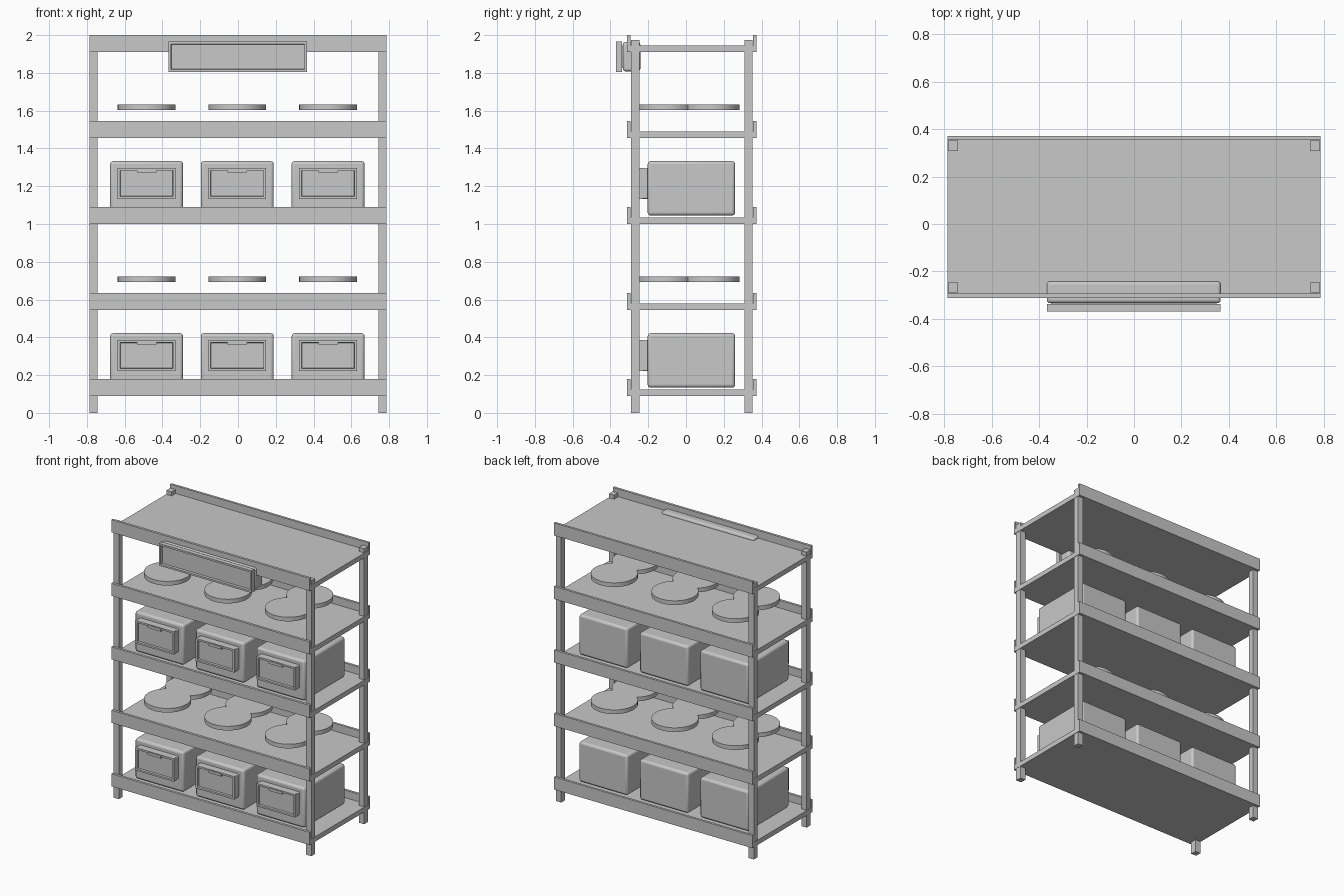
import bpy, bmesh
from mathutils import Matrix

if "Cube" in bpy.data.objects:
    bpy.data.objects.remove(bpy.data.objects["Cube"])

grey = bpy.data.materials.new("plain grey")
grey.use_nodes = True
GREY = (0.58, 0.58, 0.58, 1)
grey.diffuse_color = GREY
grey.node_tree.nodes["Principled BSDF"].inputs["Base Color"].default_value = GREY


def finish(bm, name):
    mesh = bpy.data.meshes.new(name)
    bmesh.ops.recalc_face_normals(bm, faces=bm.faces)
    bm.to_mesh(mesh)
    bm.free()
    mesh.materials.append(grey)
    obj = bpy.data.objects.new(name, mesh)
    bpy.context.collection.objects.link(obj)
    return obj


def smooth(obj, angle=0.6):
    bpy.ops.object.select_all(action='DESELECT')
    obj.select_set(True)
    bpy.context.view_layer.objects.active = obj
    bpy.ops.object.shade_smooth_by_angle(angle=angle)


def box(name, x, y, z, bevel=0.0, border=0.0, recess=0.0):
    """Box from (min, max) ranges; optional rounded edges and recessed front."""
    bm = bmesh.new()
    size = [r[1] - r[0] for r in (x, y, z)]
    mid = [(r[0] + r[1]) / 2 for r in (x, y, z)]
    bmesh.ops.create_cube(bm, size=1, matrix=Matrix.Translation(mid) @ Matrix.Diagonal((*size, 1)))
    if border:
        front = min(bm.faces, key=lambda f: f.calc_center_median().y)
        bmesh.ops.inset_region(bm, faces=[front], thickness=border)
        bmesh.ops.inset_region(bm, faces=[front], thickness=0.003)
        bmesh.ops.translate(bm, verts=front.verts, vec=(0, recess, 0))
    obj = finish(bm, name)
    if bevel:
        mod = obj.modifiers.new("rounded edges", 'BEVEL')
        mod.width = bevel
        mod.segments = 3
        smooth(obj)
    return obj


def disc(name, x, y, z, radius, height):
    bm = bmesh.new()
    bmesh.ops.create_cone(bm, cap_ends=True, segments=48, radius1=radius, radius2=radius,
                          depth=height, matrix=Matrix.Translation((x, y, z)))
    smooth(finish(bm, name))


HALF = 0.787
FRONT, BACK = (-0.312, -0.294), (0.355, 0.372)
COLUMNS = {"right": -0.484, "middle": -0.004, "left": 0.477}

# Corner posts
for side, s in (("left", 1), ("right", -1)):
    for end, y in (("front", (-0.29, -0.246)), ("back", (0.309, 0.353))):
        box(f"{end}_{side}_post", sorted((s * 0.743, s * 0.785)), y, (0, 1.975))

# Shelves with front and back rails
for i in range(5):
    z = 0.089 + i * 0.4555
    box(f"shelf_{i + 1}", (-HALF, HALF), (-0.3, 0.36), (z, z + 0.035))
    box(f"front_rail_{i + 1}", (-HALF, HALF), FRONT, (z, z + 0.09))
    box(f"back_rail_{i + 1}", (-HALF, HALF), BACK, (z, z + 0.09))

for level, lift in (("lower", 0), ("upper", 0.911)):
    for col, x in COLUMNS.items():
        tag = f"{level}_{col}"
        # Storage bin with a framed label holder and its tab
        box(f"bin_{tag}", (x - 0.193, x + 0.193), (-0.203, 0.26),
            (lift + 0.134, lift + 0.422), bevel=0.016)
        box(f"label_back_{tag}", (x - 0.153, x + 0.153), (-0.23, -0.195),
            (lift + 0.222, lift + 0.386), bevel=0.006)
        box(f"label_frame_{tag}", (x - 0.153, x + 0.153), (-0.255, -0.227),
            (lift + 0.222, lift + 0.386), border=0.018, recess=0.014)
        box(f"label_tab_{tag}", (x - 0.052, x + 0.052), (-0.259, -0.24),
            (lift + 0.362, lift + 0.381))
        # Front and back discs on the shelf above
        for row, y in (("front", -0.108), ("back", 0.131)):
            disc(f"{row}_disc_{tag}", x, y, lift + 0.707, 0.153, 0.03)

# Header sign: rounded body clamped on the top rail, framed panel ahead of it
box("sign_body", (-0.368, 0.366), (-0.334, -0.242), (1.808, 1.964), bevel=0.014)
box("sign_spacer", (-0.35, 0.348), (-0.342, -0.33), (1.825, 1.945))
box("sign_frame", (-0.368, 0.366), (-0.37, -0.338), (1.806, 1.965), border=0.018, recess=0.016)
